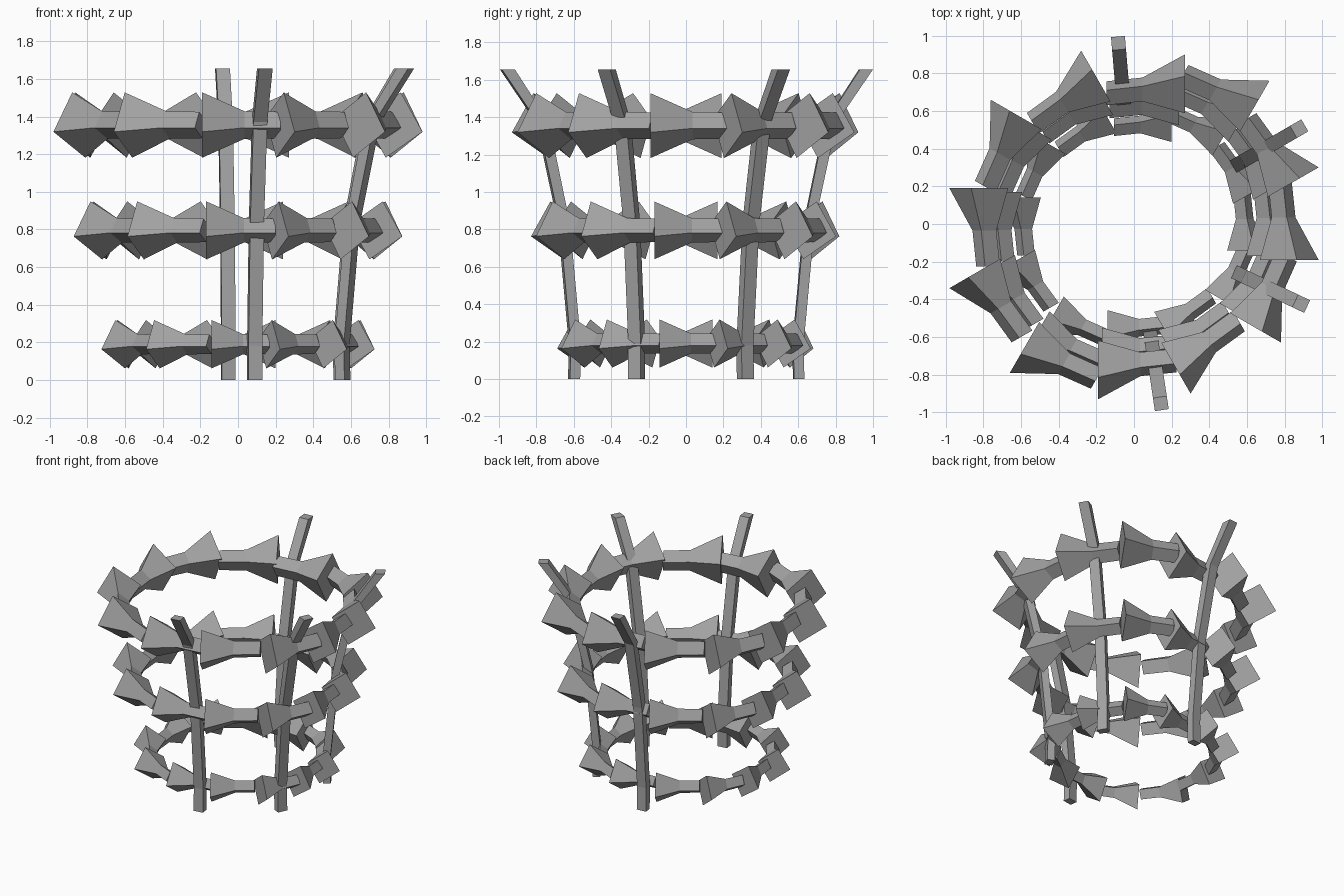
import bpy, bmesh
from math import cos, sin, radians
from mathutils import Vector

cube = bpy.data.objects.get("Cube")
if cube:
    bpy.data.objects.remove(cube, do_unlink=True)

grey = bpy.data.materials.new("plain grey")
grey.use_nodes = True
colour = (0.36, 0.36, 0.36, 1)
grey.diffuse_color = colour
grey.node_tree.nodes["Principled BSDF"].inputs["Base Color"].default_value = colour


def frame(angle):
    """Outward and tangent directions at an angle round the basket."""
    a = radians(angle)
    return Vector((cos(a), sin(a), 0)), Vector((-sin(a), cos(a), 0))


def loft(bm, sections):
    """Skin a run of four-cornered sections and close both ends."""
    loops = [[bm.verts.new(p) for p in s] for s in sections]
    for a, b in zip(loops, loops[1:]):
        for i in range(4):
            j = (i + 1) % 4
            bm.faces.new((a[i], a[j], b[j], b[i]))
    bm.faces.new(loops[0][::-1])
    bm.faces.new(loops[-1])


def finish(bm, name):
    bmesh.ops.recalc_face_normals(bm, faces=bm.faces[:])
    mesh = bpy.data.meshes.new(name)
    bm.to_mesh(mesh)
    bm.free()
    mesh.materials.append(grey)
    obj = bpy.data.objects.new(name, mesh)
    bpy.context.collection.objects.link(obj)


# Flared link: (tangent position, radius, radial half size, vertical half size)
LINK = [(-0.19, 0.775, 0.16, 0.178), (0.035, 0.745, 0.065, 0.075), (0.225, 0.725, 0.065, 0.072)]
TILT = radians(13)
# Hand-placed shift of each link round the ring
SHIFT = [(0, 0), (0, 0), (.07, 0), (.05, 0), (.08, 0), (.09, .05),
         (.08, -.03), (.02, .02), (-.05, .03), (-.05, 0), (-.08, -.04), (-.03, -.08)]


def ring(name, z, scale):
    bm = bmesh.new()
    for k, (dx, dy) in enumerate(SHIFT):
        out, along = frame(270 + 30 * k)
        up = Vector((0, 0, 1))
        lean_out = out * cos(TILT) - up * sin(TILT)
        lean_up = up * cos(TILT) + out * sin(TILT)
        sections = []
        for t, r, w, h in LINK:
            c = along * t + out * r + Vector((dx, dy, 0))
            corners = (c + lean_out * w, c + lean_up * h, c - lean_out * w, c - lean_up * h)
            sections.append([p * scale + up * z for p in corners])
        loft(bm, sections)
    finish(bm, name)


# Upright rod: (height, radius, depth)
ROD = [(0, 0.605, 0.055), (0.18, 0.60, 0.055), (0.83, 0.66, 0.055),
       (1.37, 0.775, 0.06), (1.655, 0.965, 0.07)]


def rod(name, angle, scale):
    bm = bmesh.new()
    out, along = frame(angle)
    sections = []
    for z, r, d in ROD:
        c = out * r * scale + Vector((0, 0, z))
        sections.append([c + out * d / 2 * a + along * 0.037 * b
                         for a, b in ((1, 1), (-1, 1), (-1, -1), (1, -1))])
    loft(bm, sections)
    finish(bm, name)


# Three stacked rings widening upwards
ring("bottom_ring", 0.19, 0.74)
ring("middle_ring", 0.795, 0.89)
ring("top_ring", 1.355, 1.0)

# Four bent uprights
rod("front_rod", -81.5, 1.0)
rod("back_rod", 94.9, 1.0)
rod("left_front_rod", -25.5, 1.02)
rod("left_back_rod", 30, 1.05)
